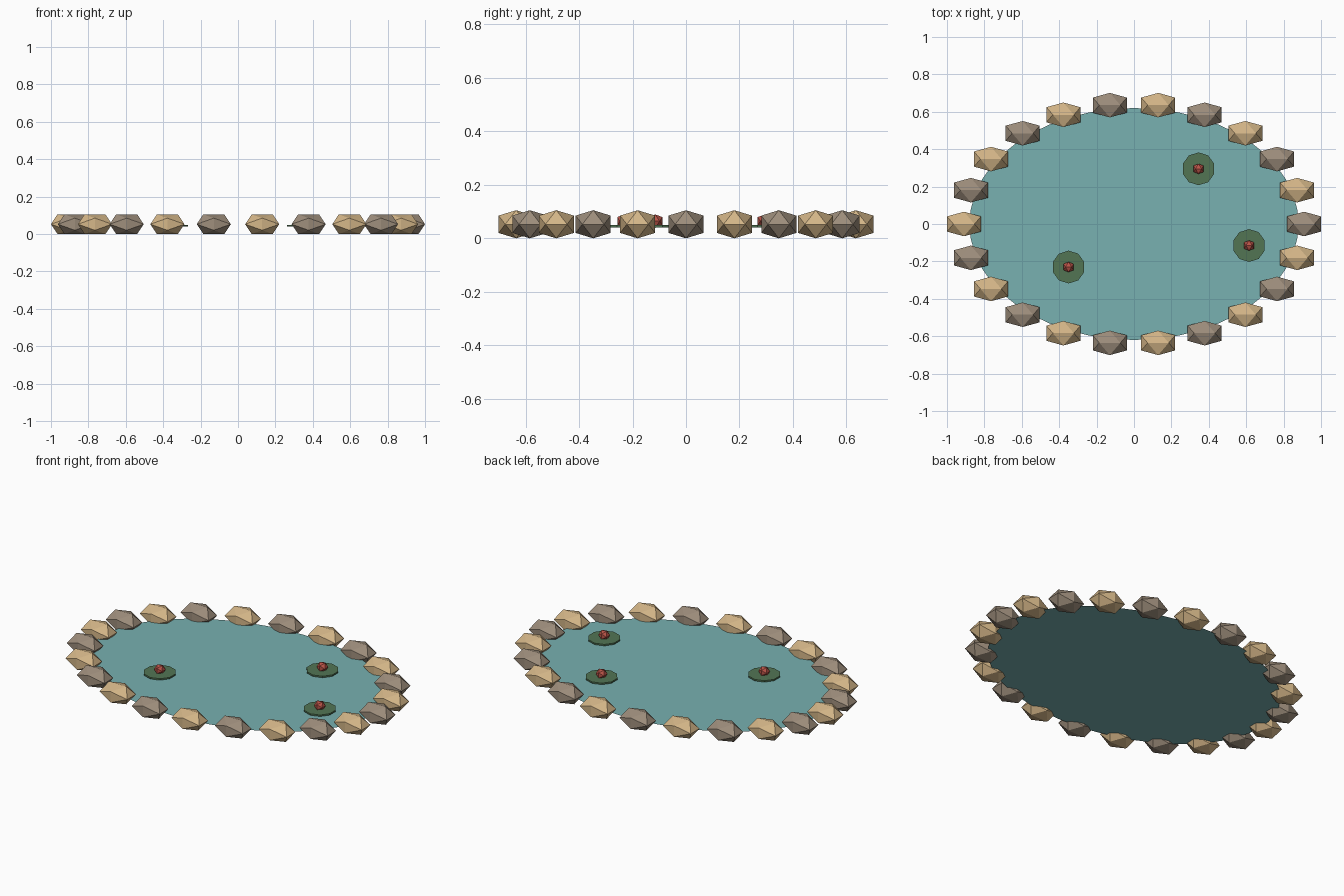
import bpy, bmesh, math
from mathutils import Vector

cube = bpy.data.objects.get("Cube")
if cube:
    bpy.data.objects.remove(cube, do_unlink=True)


def material(name, r, g, b):
    """Flat material from display colour values between 0 and 255."""
    rgba = [((c / 255 + 0.055) / 1.055) ** 2.4 for c in (r, g, b)] + [1]
    mat = bpy.data.materials.new(name)
    mat.use_nodes = True
    mat.diffuse_color = rgba
    bsdf = next(n for n in mat.node_tree.nodes if n.type == "BSDF_PRINCIPLED")
    bsdf.inputs["Base Color"].default_value = rgba
    return mat


water_blue = material("water_teal", 120, 177, 177)
sand = material("sand_stone", 212, 182, 136)
grey = material("grey_stone", 158, 142, 124)
leaf = material("leaf_green", 82, 117, 84)
red = material("flower_red", 186, 84, 72)


def finish(name, bm, mat, location):
    bmesh.ops.recalc_face_normals(bm, faces=bm.faces)
    mesh = bpy.data.meshes.new(name)
    bm.to_mesh(mesh)
    bm.free()
    mesh.materials.append(mat)
    obj = bpy.data.objects.new(name, mesh)
    obj.location = location
    bpy.context.collection.objects.link(obj)
    return obj


def faceted_ball(name, half, mat, location):
    """Icosahedron made of three crossed golden rectangles, with given half sizes."""
    bm = bmesh.new()
    short = 2 / (1 + math.sqrt(5))
    for s in (-1, 1):
        for t in (-short, short):
            for p in ((s, t, 0), (0, s, t), (t, 0, s)):
                bm.verts.new([c * h for c, h in zip(p, half)])
    bmesh.ops.convex_hull(bm, input=bm.verts)
    return finish(name, bm, mat, location)


# Water surface: a thin-edged oval sheet
bm = bmesh.new()
bmesh.ops.create_circle(bm, cap_ends=True, segments=48, radius=1)
bmesh.ops.scale(bm, vec=Vector((0.88, 0.62, 1)), verts=bm.verts)
finish("water", bm, water_blue, (0, 0, 0.035))

# Ring of rim stones in alternating colours
STONES = 22
for i in range(STONES):
    a = math.tau * i / STONES
    faceted_ball(f"rim_stone_{i + 1}", (0.091, 0.0655, 0.0525),
                 sand if i % 2 else grey,
                 (0.909 * math.cos(a), 0.642 * math.sin(a), 0.0525))

# Floating lily pads, each with a small flower
for i, (x, y) in enumerate([(0.345, 0.295), (0.615, -0.115), (-0.35, -0.23)], 1):
    bm = bmesh.new()
    bmesh.ops.create_cone(bm, cap_ends=True, segments=10,
                          radius1=0.088, radius2=0.088, depth=0.009)
    finish(f"lily_pad_{i}", bm, leaf, (x, y, 0.0445))
    faceted_ball(f"lily_flower_{i}", (0.027, 0.027, 0.025), red, (x, y, 0.064))
